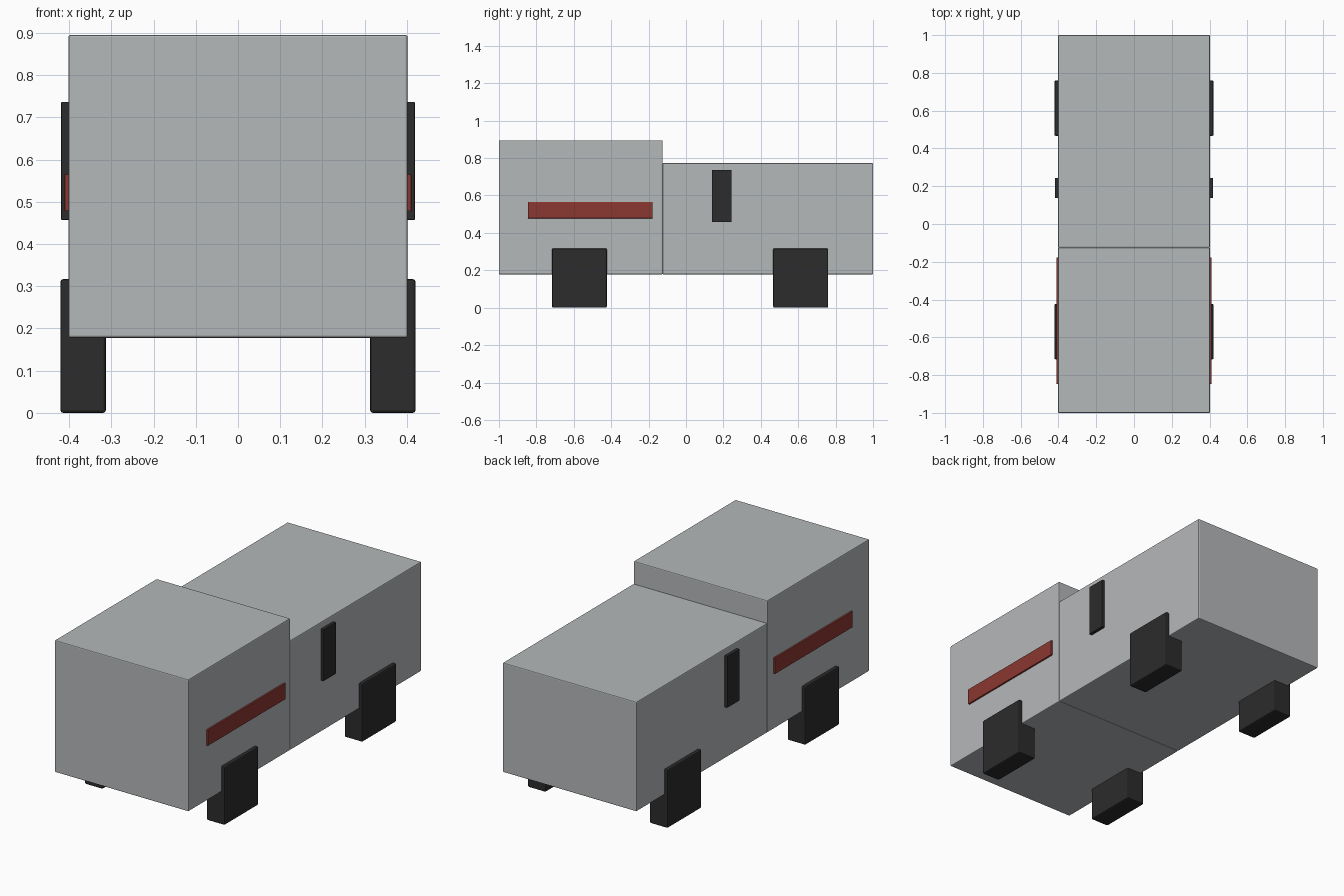
import bpy
import bmesh
from mathutils import Vector

cube = bpy.data.objects.get("Cube")
if cube:
    bpy.data.objects.remove(cube, do_unlink=True)


def material(name, r, g, b):
    mat = bpy.data.materials.new(name)
    mat.use_nodes = True
    mat.diffuse_color = (r, g, b, 1)
    mat.node_tree.nodes["Principled BSDF"].inputs["Base Color"].default_value = (r, g, b, 1)
    return mat


grey = material("light_grey", 0.46, 0.48, 0.49)
black = material("dark_rubber", 0.025, 0.025, 0.025)
red = material("dull_red", 0.26, 0.038, 0.03)


def box(name, low, high, mat, bevel):
    """Axis-aligned box between two corners, with a fine edge bevel."""
    low, high = Vector(low), Vector(high)
    mesh = bpy.data.meshes.new(name)
    bm = bmesh.new()
    bmesh.ops.create_cube(bm, size=1)
    bmesh.ops.scale(bm, vec=high - low, verts=bm.verts)
    bmesh.ops.translate(bm, vec=(low + high) / 2, verts=bm.verts)
    bm.to_mesh(mesh)
    bm.free()
    mesh.materials.append(mat)
    obj = bpy.data.objects.new(name, mesh)
    bpy.context.collection.objects.link(obj)
    mod = obj.modifiers.new("edge_bevel", "BEVEL")
    mod.width = bevel
    mod.segments = 2
    return obj


def side_pair(name, low, high, mat, bevel):
    """The same box on the left (+x) and the right (-x)."""
    box("left_" + name, low, high, mat, bevel)
    box("right_" + name, (-high[0], *low[1:]), (-low[0], *high[1:]), mat, bevel)


# Body: tall cab in front, lower cargo box behind
box("cab", (-0.402, -1, 0.178), (0.402, -0.125, 0.895), grey, 0.005)
box("cargo_box", (-0.402, -0.125, 0.178), (0.402, 1, 0.773), grey, 0.005)

# Block wheels
for name, y in (("front_wheel", -0.57), ("rear_wheel", 0.613)):
    side_pair(name, (0.313, y - 0.147, 0), (0.421, y + 0.147, 0.317), black, 0.007)

# Red stripes on the cab and dark panels on the cargo box
side_pair("stripe", (0.39, -0.846, 0.478), (0.411, -0.178, 0.565), red, 0.002)
side_pair("side_panel", (0.39, 0.138, 0.457), (0.419, 0.243, 0.737), black, 0.002)
